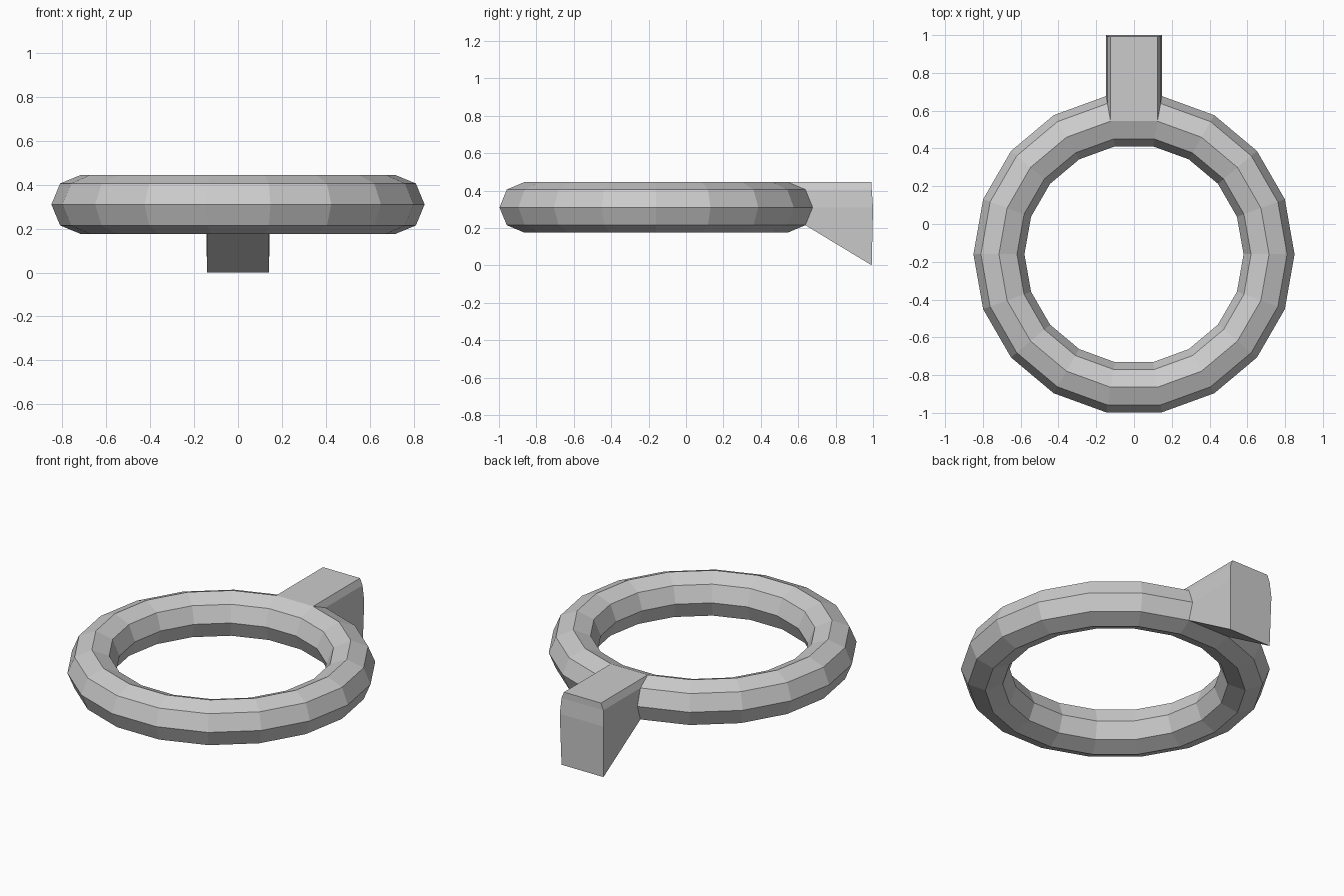
import bpy, bmesh

if "Cube" in bpy.data.objects:
    bpy.data.objects.remove(bpy.data.objects["Cube"])

# Low-poly ring: 18 segments, octagonal section
CY, CZ, MINOR = -0.16, 0.31, 0.135
bpy.ops.mesh.primitive_torus_add(major_segments=18, minor_segments=8,
                                 major_radius=0.715, minor_radius=MINOR)
ring = bpy.context.object
ring.name = "ring_with_tab"
bm = bmesh.new()
bm.from_mesh(ring.data)
bmesh.ops.translate(bm, vec=(0, CY, CZ), verts=bm.verts)

# The three outer faces of the rear segment grow into the tab
outer = []
for f in bm.faces:
    c = f.calc_center_median()
    if abs(c.x) < 0.01 and c.y > 0.5:
        r, z = c.y - CY, c.z - CZ
        if r > 0.72 and z > -0.09:
            outer.append(f)
res = bmesh.ops.extrude_face_region(bm, geom=outer)
tip = [g for g in res["geom"] if isinstance(g, bmesh.types.BMVert)]
bmesh.ops.delete(bm, geom=[f for f in outer if f.is_valid], context='FACES')

# Pull the tip back, drop its lower edge to the floor
for v in tip:
    v.co.y = 1.0 if abs(v.co.z - CZ) < 0.01 else 0.993
    if v.co.z < CZ - 0.05:
        v.co.z = 0.0

bmesh.ops.recalc_face_normals(bm, faces=bm.faces)
for f in bm.faces:
    f.smooth = False
bm.to_mesh(ring.data)
bm.free()
